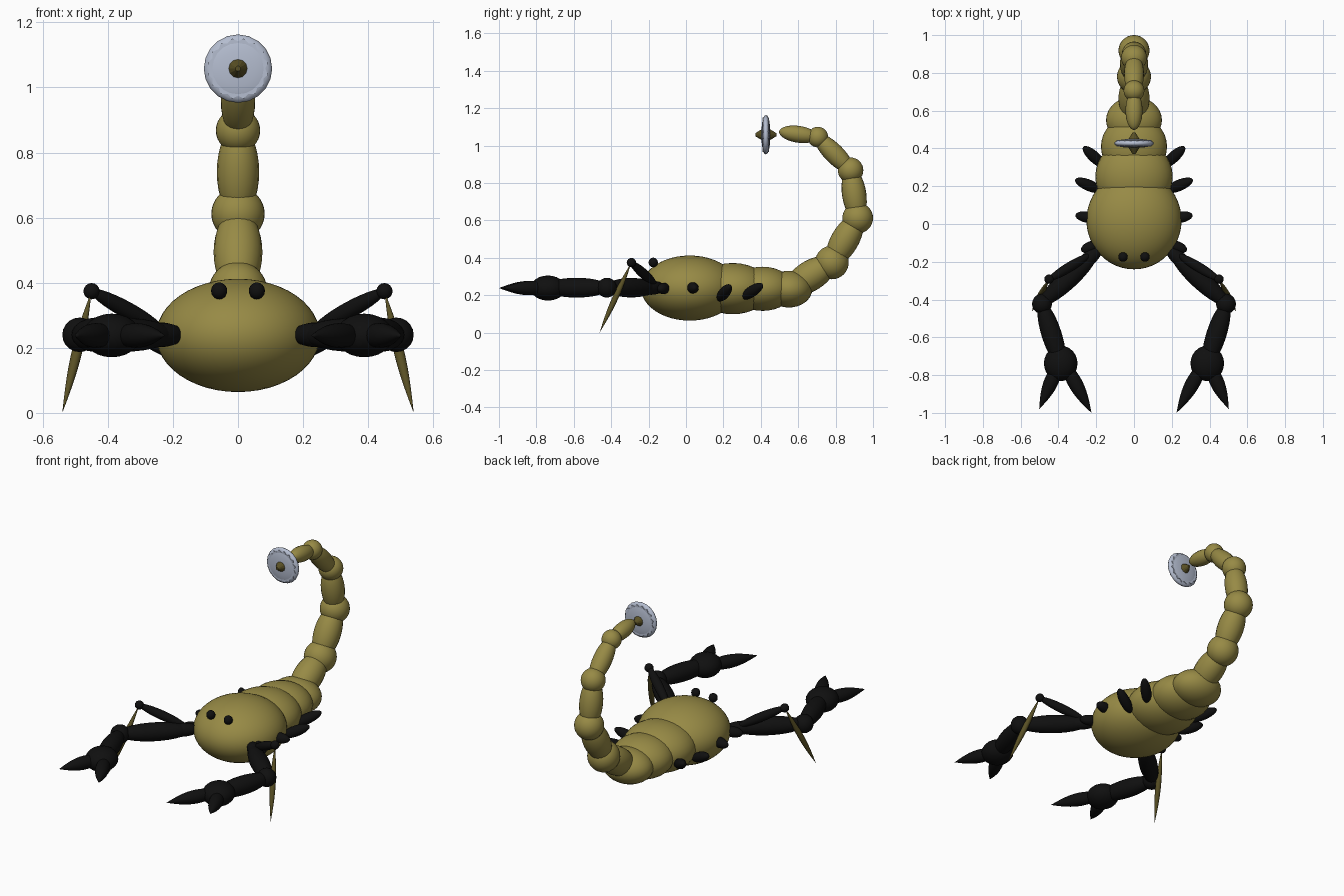
import bpy, bmesh, math
from mathutils import Vector, Matrix

cube = bpy.data.objects.get("Cube")
if cube:
    bpy.data.objects.remove(cube, do_unlink=True)


def material(name, rgb):
    m = bpy.data.materials.new(name)
    m.use_nodes = True
    m.diffuse_color = (*rgb, 1)
    m.node_tree.nodes["Principled BSDF"].inputs["Base Color"].default_value = (*rgb, 1)
    return m


OLIVE = material("olive shell", (0.31, 0.255, 0.06))
BROWN = material("dark olive", (0.1, 0.08, 0.018))
BLACK = material("black", (0.005, 0.005, 0.005))
STEEL = material("pale steel", (0.46, 0.51, 0.63))


def finish(name, bm, mat, smooth=True):
    bmesh.ops.recalc_face_normals(bm, faces=bm.faces)
    mesh = bpy.data.meshes.new(name)
    bm.to_mesh(mesh)
    bm.free()
    mesh.materials.append(mat)
    for p in mesh.polygons:
        p.use_smooth = smooth
    ob = bpy.data.objects.new(name, mesh)
    bpy.context.collection.objects.link(ob)
    return ob


def ball(name, centre, radii, mat, segments=32):
    bm = bmesh.new()
    bmesh.ops.create_uvsphere(bm, u_segments=segments, v_segments=segments // 2, radius=1)
    bm.transform(Matrix.Translation(centre) @ Matrix.Diagonal((*radii, 1)))
    return finish(name, bm, mat)


def limb(name, a, b, radius, mat, pointed=False):
    """Ellipsoid, or a sharp spindle, stretched from point a to point b."""
    a, b = Vector(a), Vector(b)
    bm = bmesh.new()
    bmesh.ops.create_uvsphere(bm, u_segments=20, v_segments=16, radius=1)
    if pointed:
        for v in bm.verts:
            v.co.z = 1 - 2 * math.acos(max(-1, min(1, v.co.z))) / math.pi
    turn = (b - a).to_track_quat('Z', 'Y').to_matrix().to_4x4()
    size = Matrix.Diagonal((radius, radius, (b - a).length / 2, 1))
    bm.transform(Matrix.Translation((a + b) / 2) @ turn @ size)
    return finish(name, bm, mat)


# Body and abdomen, shrinking towards the tail
ball("body", (0, 0.02, 0.238), (0.252, 0.26, 0.174), OLIVE, 48)
ball("abdomen_1", (0, 0.25, 0.235), (0.205, 0.2, 0.137), OLIVE)
ball("abdomen_2", (0, 0.41, 0.234), (0.175, 0.167, 0.118), OLIVE)
ball("abdomen_3", (0, 0.55, 0.232), (0.148, 0.125, 0.098), OLIVE)

# Curled tail: joints (y, z, joint radius, radius of the segment leading to it)
joints = [(0.78, 0.375, 0.09, 0.082), (0.918, 0.612, 0.082, 0.075),
          (0.88, 0.868, 0.068, 0.065), (0.705, 1.045, 0.055, 0.053)]
last = Vector((0, 0.55, 0.232))
for i, (y, z, rj, rs) in enumerate(joints, 1):
    point = Vector((0, y, z))
    reach = (point - last).normalized() * 0.015
    limb(f"tail_segment_{i}", last - reach, point + reach, rs, OLIVE)
    ball(f"tail_joint_{i}", point, (rj, rj, rj), OLIVE)
    last = point
limb("tail_tip", last, (0, 0.498, 1.075), 0.045, OLIVE)

# Stinger disc: rounded blade, toothed inner plate and a double cone hub
DISC = Vector((0, 0.427, 1.058))
STAND = Matrix.Translation(DISC) @ Matrix.Rotation(math.pi / 2, 4, 'X')

bm = bmesh.new()
bmesh.ops.create_uvsphere(bm, u_segments=20, v_segments=12, radius=1)
for v in bm.verts:
    v.co.z = math.copysign(abs(v.co.z) ** 0.8, v.co.z)
bm.transform(STAND @ Matrix.Diagonal((0.105, 0.105, 0.024, 1)))
finish("disc_blade", bm, STEEL)

bm = bmesh.new()
TEETH = 16
ring = []
for k in range(TEETH * 2):
    r = 0.094 if k % 2 else 0.084
    t = math.pi * k / TEETH
    ring.append(bm.verts.new((r * math.cos(t), r * math.sin(t), -0.017)))
face = bm.faces.new(ring)
out = bmesh.ops.extrude_face_region(bm, geom=[face])
bmesh.ops.translate(bm, vec=(0, 0, 0.034),
                    verts=[g for g in out["geom"] if isinstance(g, bmesh.types.BMVert)])
bm.transform(STAND)
finish("disc_teeth", bm, STEEL, False)

for name, sign in (("hub_front", -1), ("hub_back", 1)):
    bm = bmesh.new()
    bmesh.ops.create_cone(bm, cap_ends=True, segments=12, radius1=0.042, radius2=0.008, depth=0.055)
    bm.transform(Matrix.Translation(DISC + Vector((0, sign * 0.029, 0)))
                 @ Matrix.Rotation(-sign * math.pi / 2, 4, 'X'))
    finish(name, bm, BROWN, False)

# Paired parts
for side, s in (("left", 1), ("right", -1)):
    def at(x, y, z):
        return (s * x, y, z)

    ball(f"{side}_eye", at(0.058, -0.175, 0.375), (0.025, 0.025, 0.026), BLACK, 16)

    # Pincer arm
    limb(f"{side}_arm_root", at(0.17, -0.12, 0.24), at(0.31, -0.25, 0.24), 0.038, BLACK)
    limb(f"{side}_upper_arm", at(0.2, -0.155, 0.24), at(0.5, -0.43, 0.24), 0.052, BLACK)
    ball(f"{side}_elbow", at(0.487, -0.423, 0.24), (0.053, 0.053, 0.053), BLACK, 20)
    limb(f"{side}_forearm", at(0.492, -0.41, 0.24), at(0.38, -0.76, 0.24), 0.053, BLACK)
    ball(f"{side}_palm", at(0.388, -0.738, 0.238), (0.089, 0.094, 0.067), BLACK, 24)
    limb(f"{side}_outer_finger", at(0.37, -0.68, 0.238), at(0.502, -0.98, 0.238), 0.038, BLACK, True)
    limb(f"{side}_inner_finger", at(0.4, -0.68, 0.238), at(0.225, -1.0, 0.238), 0.038, BLACK, True)

    # Front leg
    limb(f"{side}_leg_upper", at(0.23, -0.16, 0.255), at(0.455, -0.297, 0.378), 0.026, BLACK)
    ball(f"{side}_knee", at(0.45, -0.292, 0.374), (0.025, 0.025, 0.025), BLACK, 16)
    limb(f"{side}_leg_lower", at(0.45, -0.292, 0.375), at(0.54, -0.462, 0), 0.016, BROWN, True)

    # Short leg stubs along the flank
    stubs = [((0.17, -0.1, 0.24), (0.28, -0.14, 0.232)),
             ((0.18, 0.025, 0.24), (0.31, 0.047, 0.238)),
             ((0.17, 0.175, 0.175), (0.31, 0.235, 0.25)),
             ((0.15, 0.3, 0.185), (0.268, 0.408, 0.257))]
    for i, (a, b) in enumerate(stubs, 1):
        limb(f"{side}_leg_stub_{i}", at(*a), at(*b), 0.03, BLACK)
